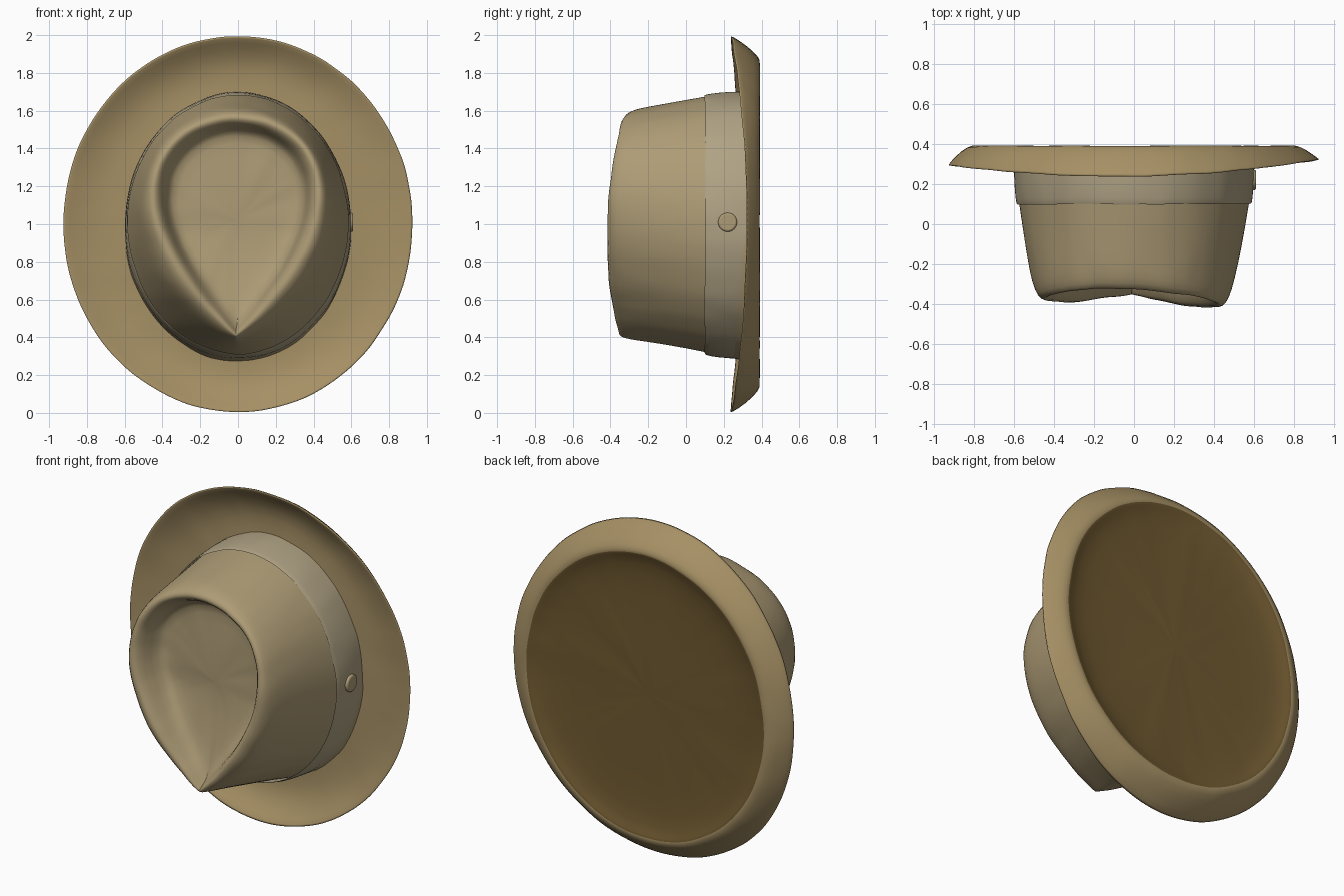
import bpy, bmesh, math
from mathutils import Vector, noise

if "Cube" in bpy.data.objects:
    bpy.data.objects.remove(bpy.data.objects["Cube"])

SEG = 96


def material(name, rgb):
    m = bpy.data.materials.new(name)
    m.diffuse_color = (*rgb, 1)
    m.use_nodes = True
    m.node_tree.nodes["Principled BSDF"].inputs["Base Color"].default_value = m.diffuse_color
    return m


canvas = material("tan_canvas", (0.42, 0.33, 0.18))
brim_cloth = material("brim_canvas", (0.38, 0.28, 0.13))
band_cloth = material("pale_canvas", (0.43, 0.36, 0.23))
lining_cloth = material("dark_lining", (0.16, 0.10, 0.03))


def outline(t, rx, top, bottom, m):
    """Point on an outline that goes from ellipse (m=0) to teardrop (m=1)."""
    x = rx * math.sin(t) * abs(math.cos(t / 2)) ** m / (1 - 0.24 * m)
    z = (top + bottom) / 2 + (top - bottom) / 2 * math.cos(t)
    return x, z


def wrinkle(p, amount):
    d = noise.noise_vector(p * 5) * 0.7 + noise.noise_vector(p * 13) * 0.4
    return p + d * amount


def loft(name, rings, shape, mats, cap_end=False, closed=False, rough=0.008, dark_from=None):
    bm = bmesh.new()
    rows = []
    for ring in rings:
        rows.append([bm.verts.new(wrinkle(Vector(shape(2 * math.pi * i / SEG, ring)), rough))
                     for i in range(SEG)])
    count = len(rows) if closed else len(rows) - 1
    for k in range(count):
        a, b = rows[k], rows[(k + 1) % len(rows)]
        for i in range(SEG):
            j = (i + 1) % SEG
            f = bm.faces.new((a[i], a[j], b[j], b[i]))
            f.material_index = int(dark_from is not None and k >= dark_from)
    if cap_end:
        f = bm.faces.new(rows[-1])
        f.material_index = int(dark_from is not None)
    bmesh.ops.recalc_face_normals(bm, faces=bm.faces)
    me = bpy.data.meshes.new(name)
    bm.to_mesh(me)
    bm.free()
    for m in mats:
        me.materials.append(m)
    for p in me.polygons:
        p.use_smooth = True
    ob = bpy.data.objects.new(name, me)
    bpy.context.collection.objects.link(ob)
    sub = ob.modifiers.new("smooth", 'SUBSURF')
    sub.levels = sub.render_levels = 1
    return ob


# Crown: tapering wall, teardrop ridge and sunken top
def crown_shape(t, ring):
    rx, top, bottom, m, y, bend, tip = ring
    x, z = outline(t, rx, top, bottom, m)
    q = (z - 0.87) / (0.73 if z > 0.87 else 0.45)
    y += bend * ((0.085 if z > 0.87 else 0.05) * q * q - 0.04 * x)
    y -= tip * min(1, max(0, (0.95 - z) / 0.45))
    return x - 0.01 * bend, y, z


crown_rings = [
    (0.60, 1.70, 0.27, 0.0, 0.35, 0, 0),
    (0.595, 1.695, 0.285, 0.0, 0.24, 0, 0),
    (0.575, 1.675, 0.325, 0.05, 0.10, 0, 0),
    (0.55, 1.645, 0.355, 0.18, -0.10, 0.3, 0),
    (0.52, 1.62, 0.38, 0.35, -0.27, 0.8, 0),
    (0.495, 1.605, 0.39, 0.5, -0.36, 1, 0),
    (0.46, 1.58, 0.405, 0.75, -0.405, 1, 0),
    (0.42, 1.55, 0.42, 0.95, -0.405, 1, 0),
    (0.385, 1.52, 0.44, 1.0, -0.36, 1, 0),
    (0.36, 1.49, 0.47, 1.0, -0.24, 0.5, 0.07),
    (0.32, 1.44, 0.53, 1.0, -0.21, 0.2, 0.07),
    (0.20, 1.30, 0.72, 0.8, -0.21, 0, 0.05),
    (0.08, 1.12, 0.92, 0.3, -0.21, 0, 0),
    (0.01, 1.03, 1.01, 0.0, -0.21, 0, 0),
]
loft("crown", crown_rings, crown_shape, [canvas], cap_end=True)

# Band sewn round the base of the crown
band_rings = [(0.592, 1.69, 0.305, 0.03, 0.10, 0, 0), (0.598, 1.697, 0.295, 0.02, 0.11, 0, 0),
              (0.609, 1.71, 0.275, 0, 0.24, 0, 0), (0.606, 1.706, 0.278, 0, 0.34, 0, 0)]
loft("hat_band", [(r[0] - 0.008, r[1] - 0.008, r[2] + 0.008, *r[3:]) for r in band_rings],
     crown_shape, [band_cloth])


# Brim: gutter-shaped front, upturned rim, sloping back and shallow lined underside
def brim_shape(t, ring):
    rx, rz, y, lift = ring
    x, z = outline(t, rx, 1 + rz, 1 - rz, 0)
    rim = 0.305 - 0.075 * math.cos(t) ** 2 + 0.015 * math.sin(t)
    return x, y + lift * (rim - y), z


brim_rings = [
    (0.55, 0.66, 0.33, 0),
    (0.63, 0.74, 0.335, 0),
    (0.75, 0.84, 0.34, 0.08),
    (0.86, 0.93, 0.33, 0.45),
    (0.925, 0.995, 0.3, 1),
    (0.93, 1.0, 0.32, 0.9),
    (0.89, 0.95, 0.365, 0.35),
    (0.83, 0.885, 0.388, 0),
    (0.79, 0.85, 0.394, 0),
    (0.765, 0.825, 0.378, 0),
    (0.68, 0.74, 0.358, 0),
    (0.45, 0.5, 0.355, 0),
    (0.2, 0.22, 0.355, 0),
    (0.02, 0.02, 0.355, 0),
]
loft("brim", brim_rings, brim_shape, [brim_cloth, lining_cloth], cap_end=True,
     rough=0.006, dark_from=8)

# Small snap button on the right side
bpy.ops.mesh.primitive_cylinder_add(vertices=32, radius=0.05, depth=0.03,
                                    location=(0.595, 0.22, 1.01), rotation=(0, math.pi / 2, 0))
button = bpy.context.object
button.name = "side_button"
button.data.materials.append(canvas)
bev = button.modifiers.new("round", 'BEVEL')
bev.width, bev.segments = 0.01, 3
bpy.ops.object.shade_smooth_by_angle()
